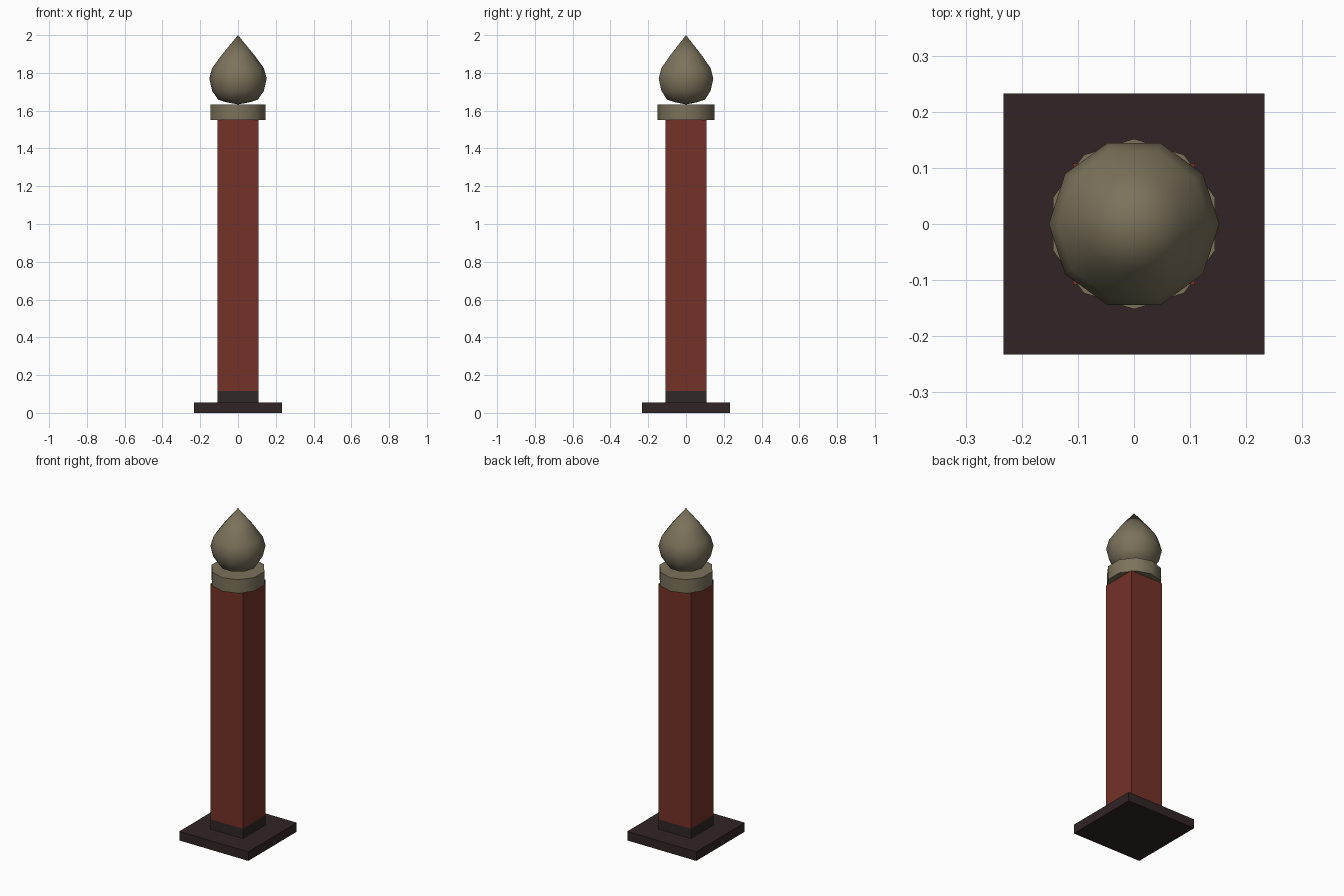
import bpy
import math

cube = bpy.data.objects.get("Cube")
if cube:
    bpy.data.objects.remove(cube, do_unlink=True)


def material(name, rgb):
    mat = bpy.data.materials.new(name)
    mat.use_nodes = True
    mat.diffuse_color = (*rgb, 1)
    mat.node_tree.nodes["Principled BSDF"].inputs["Base Color"].default_value = (*rgb, 1)
    return mat


dark_stone = material("dark stone", (0.032, 0.018, 0.019))
dark_band = material("dark band", (0.030, 0.021, 0.021))
red_paint = material("red paint", (0.175, 0.032, 0.021))
bronze = material("dull bronze", (0.20, 0.17, 0.105))


def box(name, half, bottom, top, mat):
    bpy.ops.mesh.primitive_cube_add(size=2, location=(0, 0, (bottom + top) / 2))
    obj = bpy.context.object
    obj.name = name
    obj.scale = (half, half, (top - bottom) / 2)
    bpy.ops.object.transform_apply(location=False, rotation=False, scale=True)
    obj.data.materials.append(mat)


def lathe(name, profile, sides, turn, mat, sharp):
    """Revolve (radius, height) points; a zero radius makes a pole."""
    verts, rings, faces = [], [], []
    for r, z in profile:
        count = sides if r > 0 else 1
        start = len(verts)
        for i in range(count):
            a = turn + math.tau * i / sides
            verts.append((r * math.cos(a), r * math.sin(a), z))
        rings.append([start + i % count for i in range(sides)])
    for low, high in zip(rings, rings[1:]):
        for i in range(sides):
            j = (i + 1) % sides
            face = [low[i], low[j], high[j], high[i]]
            faces.append(list(dict.fromkeys(face)))
    mesh = bpy.data.meshes.new(name)
    mesh.from_pydata(verts, [], faces)
    obj = bpy.data.objects.new(name, mesh)
    bpy.context.collection.objects.link(obj)
    mesh.materials.append(mat)
    bpy.ops.object.select_all(action="DESELECT")
    obj.select_set(True)
    bpy.context.view_layer.objects.active = obj
    bpy.ops.object.shade_smooth_by_angle(angle=math.radians(sharp))


# Square foot, dark band and painted shaft
box("base_plate", 0.233, 0, 0.055, dark_stone)
box("shaft_band", 0.109, 0.055, 0.115, dark_band)
box("shaft", 0.109, 0.115, 1.55, red_paint)

# Ten-sided collar with a corner facing front
lathe("collar", [(0, 1.55), (0.152, 1.55), (0.152, 1.633), (0, 1.633)],
      10, math.pi / 2, bronze, 60)

# Pointed bulb finial with a corner facing the side
lathe("finial", [(0, 1.633), (0.06, 1.644), (0.105, 1.658), (0.137, 1.705),
                 (0.152, 1.77), (0.137, 1.825), (0.09, 1.89), (0, 2.0)],
      10, 0, bronze, 80)
